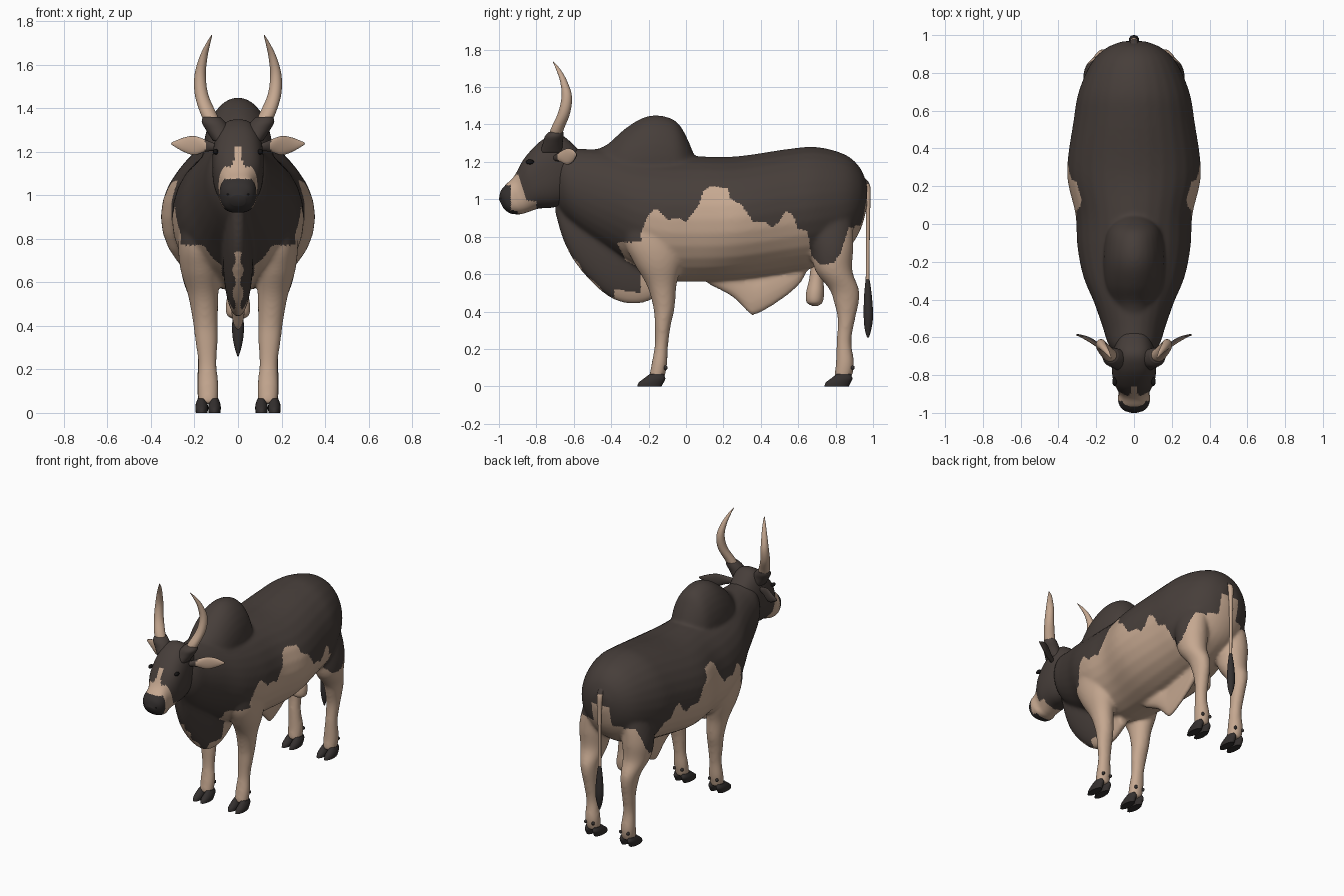
import bpy, bmesh, math
from mathutils import Vector, Matrix

if "Cube" in bpy.data.objects:
    bpy.data.objects.remove(bpy.data.objects["Cube"], do_unlink=True)


def material(name, r, g, b):
    mat = bpy.data.materials.new(name)
    mat.use_nodes = True
    mat.diffuse_color = (r, g, b, 1)
    mat.node_tree.nodes["Principled BSDF"].inputs["Base Color"].default_value = (r, g, b, 1)
    return mat


DARK = material("dark brown hide", .062, .048, .042)
TAN = material("tan hide", .56, .39, .28)
HOOF = material("hoof and nose", .034, .029, .028)
BLACK = material("black", .008, .007, .007)


def spline(rows, steps):
    """Smoothly interpolate rows of numbers, keeping the given rows."""
    out = []
    for i in range(len(rows) - 1):
        a, b, c, d = (rows[max(0, min(len(rows) - 1, i + k))] for k in (-1, 0, 1, 2))
        for s in range(steps):
            t = s / steps
            out.append([q + t * (r - p + t * (2*p - 5*q + 4*r - w + t * (3*(q - r) + w - p))) / 2
                        for p, q, r, w in zip(a, b, c, d)])
    return out + [list(rows[-1])]


def squared(value, power):
    return math.copysign(abs(value) ** power, value)


def loft(bm, rows, side=(1, 0, 0), steps=6, sides=28, power=1):
    """Oval rings; each row is y, z of two opposite points, half width, centre x."""
    side, rings = Vector(side).normalized(), []
    for y1, z1, y2, z2, w, x in spline(rows, steps):
        a, b = Vector((x, y1, z1)), Vector((x, y2, z2))
        mid, axis = (a + b) / 2, (a - b) / 2
        angles = [math.tau * k / sides for k in range(sides)]
        rings.append([bm.verts.new(mid + axis * squared(math.cos(t), power)
                                   + side * max(w, .001) * squared(math.sin(t), power))
                      for t in angles])
    for lower, upper in zip(rings, rings[1:]):
        for k in range(sides):
            n = (k + 1) % sides
            bm.faces.new((lower[k], lower[n], upper[n], upper[k]))
    bm.faces.new(rings[0])
    bm.faces.new(rings[-1])


def upright(rows):
    return [(y, top, y, low, w, 0) for y, top, low, w in rows]


def level(rows, mirror=1, dx=0, dy=0):
    return [(f + dy, z, b + dy, z, w, mirror * (x + dx)) for z, f, b, w, x in rows]


def ball(bm, centre, size):
    bmesh.ops.create_uvsphere(bm, u_segments=20, v_segments=14, radius=1,
                              matrix=Matrix.Translation(centre) @ Matrix.Diagonal((*size, 1)))


def finish(bm, name, mats):
    bmesh.ops.recalc_face_normals(bm, faces=bm.faces)
    mesh = bpy.data.meshes.new(name)
    bm.to_mesh(mesh)
    bm.free()
    obj = bpy.data.objects.new(name, mesh)
    bpy.context.collection.objects.link(obj)
    for mat in mats:
        mesh.materials.append(mat)
    mesh.shade_smooth()
    return obj


def paint(obj, rule):
    for face in obj.data.polygons:
        face.material_index = rule(face.center, face.normal)


# Torso, hump, dewlap, sheath fold and legs, fused into one skin
bm = bmesh.new()
loft(bm, upright([(.968, 1.08, .96, .06), (.93, 1.17, .83, .15), (.85, 1.24, .72, .228),
                  (.7, 1.28, .64, .293), (.55, 1.27, .61, .32), (.27, 1.23, .57, .355),
                  (.05, 1.23, .56, .31), (-.12, 1.23, .57, .3), (-.28, 1.24, .64, .268),
                  (-.42, 1.265, .73, .21), (-.55, 1.27, .82, .165), (-.64, 1.275, .9, .135),
                  (-.7, 1.26, .98, .085)]))
loft(bm, upright([(.05, 1.22, .98, .07), (.005, 1.33, .95, .115), (-.05, 1.415, .92, .145),
                  (-.14, 1.449, .9, .16), (-.23, 1.437, .9, .162), (-.33, 1.375, .93, .15),
                  (-.42, 1.295, .96, .12), (-.5, 1.26, 1, .1)]))
loft(bm, upright([(-.7, 1.05, .93, .03), (-.66, 1, .79, .035), (-.6, 1, .67, .05),
                  (-.5, 1, .55, .065), (-.4, .98, .47, .07), (-.3, .92, .44, .065),
                  (-.2, .75, .455, .05), (-.1, .65, .52, .04)]))
loft(bm, upright([(.12, .62, .545, .03), (.25, .62, .475, .035), (.34, .6, .385, .032),
                  (.37, .6, .38, .03), (.48, .65, .44, .03), (.6, .68, .535, .03),
                  (.65, .7, .62, .03)]))
fore = [(.95, -.32, .02, .07, .19), (.78, -.33, 0, .09, .185), (.66, -.28, -.02, .09, .175),
        (.54, -.21, -.05, .07, .16), (.42, -.175, -.06, .058, .15), (.33, -.168, -.08, .052, .145),
        (.22, -.168, -.095, .043, .14), (.12, -.185, -.1, .05, .138), (.04, -.2, -.115, .045, .137)]
hind = [(1.12, .6, .82, .04, .13), (.9, .62, .885, .085, .155), (.75, .66, .895, .1, .168),
        (.62, .69, .89, .088, .168), (.52, .765, .925, .062, .16), (.45, .79, .925, .052, .155),
        (.36, .81, .905, .045, .15), (.24, .805, .885, .041, .145), (.12, .8, .9, .05, .14),
        (.04, .79, .885, .045, .137)]
for s in (1, -1):
    loft(bm, level(fore, s))
    loft(bm, level(hind, s))
body = finish(bm, "body", [DARK, TAN])
remesh = body.modifiers.new("fuse", "REMESH")
remesh.mode, remesh.voxel_size, remesh.use_smooth_shade = "VOXEL", .0095, True
soften = body.modifiers.new("soften", "SMOOTH")
soften.factor, soften.iterations = .5, 18
bpy.context.view_layer.objects.active = body
for mod in ("fuse", "soften"):
    bpy.ops.object.modifier_apply(modifier=mod)

# Wavy lower edge of the dark coat, as y, z along the flank
COAT = [(-.24, .82), (-.2, .92), (-.16, .95), (-.1, .89), (-.04, .9), (0, .88), (.07, .97),
        (.09, 1.04), (.13, 1.07), (.22, 1.06), (.24, 1), (.3, .97), (.36, .88), (.42, .88),
        (.46, .85), (.5, .88), (.53, .94), (.57, .92), (.6, .84), (.65, .83), (.67, .7),
        (.72, .65), (.79, .66), (.83, .72), (.87, .85), (.91, .84), (.99, .92)]


def coat(c, n):
    x, y, z = abs(c.x), c.y, c.z
    if y < COAT[0][0]:
        leg = x > .075 and z < .77 and y > -.37 + (.77 - z) * .5
        tip = z < .5 - (y + .25) * .15 and y > -.38
        edge = x < .018 + .008 * math.sin(z * 60) and z < .74 and n.z < -.2
        return int(leg or tip or edge)
    # Pale under the tail and between the thighs
    if y > .88 and x < .07:
        return int(z < 1)
    if y > .5 and x < .14 and z < .86:
        return 1
    for (y1, z1), (y2, z2) in zip(COAT, COAT[1:]):
        if y <= y2:
            return int(z < z1 + (z2 - z1) * (y - y1) / (y2 - y1))
    return 0


paint(body, coat)

# Head with a pale muzzle band, blaze and dark nose
bm = bmesh.new()
loft(bm, [(-.56, 1.25, -.6, 1, .08, 0), (-.67, 1.345, -.66, .97, .108, 0),
          (-.765, 1.32, -.72, .955, .118, 0), (-.86, 1.225, -.79, .95, .11, 0),
          (-.918, 1.125, -.85, .93, .082, 0), (-.962, 1.08, -.89, .92, .085, 0),
          (-.99, 1.045, -.94, .925, .07, 0), (-1, 1, -.975, .95, .035, 0)],
     steps=10, sides=64, power=.8)
head = finish(bm, "head", [DARK, TAN, HOOF])


def face_marks(c, n):
    if c.y < -.937 and c.z < 1.075 or c.y < -.9 and c.z < .94:
        return 2
    band = c.y < -.84 - (c.z - .95) * .33 and c.z < 1.13
    blaze = c.y < -.8 and c.z < 1.22 and abs(c.x) < .016 + max(0, 1.17 - c.z) * .4
    return int(band or blaze)


paint(head, face_marks)

# Eyes and nostrils
bm = bmesh.new()
for s in (1, -1):
    ball(bm, (s * .103, -.835, 1.2), (.012, .022, .013))
    ball(bm, (s * .04, -.98, 1.005), (.015, .012, .011))
finish(bm, "eyes_and_nostrils", [BLACK])

horn_base = [(1.25, -.78, -.66, .045, .07), (1.3, -.765, -.66, .055, .092),
             (1.335, -.755, -.655, .054, .112), (1.36, -.735, -.655, .04, .122)]
horn = [(1.31, -.735, -.67, .034, .105), (1.37, -.725, -.655, .037, .133), (1.46, -.685, -.62, .031, .167),
        (1.55, -.665, -.61, .026, .174), (1.63, -.673, -.635, .019, .16), (1.69, -.693, -.668, .011, .14),
        (1.737, -.713, -.709, .002, .12)]
ear = [(-.7, 1.235, -.7, 1.205, .014, .1), (-.67, 1.255, -.67, 1.2, .014, .15),
       (-.635, 1.272, -.635, 1.185, .013, .2), (-.605, 1.265, -.605, 1.2, .011, .25),
       (-.585, 1.243, -.585, 1.232, .004, .305)]
toe = [(0, -.26, -.13, .027, 0), (.02, -.253, -.12, .029, 0), (.042, -.225, -.11, .027, 0),
       (.065, -.195, -.12, .018, 0)]
for s, label in ((1, "left"), (-1, "right")):
    # Horn with its dark base
    bm = bmesh.new()
    loft(bm, level(horn, s))
    finish(bm, label + "_horn", [TAN])
    bm = bmesh.new()
    loft(bm, level(horn_base, s))
    finish(bm, label + "_horn_base", [DARK])
    # Ear, pale inside and dark behind and at the root
    bm = bmesh.new()
    loft(bm, [row[:5] + (s * row[5],) for row in ear], side=(-s * .5, 1, 0))
    paint(finish(bm, label + "_ear", [DARK, TAN]), lambda c, n: int(n.y < -.4 and abs(c.x) > .15))
    # Cloven hooves and dew claws
    for place, dy in (("front", 0), ("rear", 1)):
        bm = bmesh.new()
        for dx in (.108, .167):
            loft(bm, level(toe, s, dx, dy), steps=3, sides=16)
            ball(bm, (s * dx, dy - .109, .1), (.01, .011, .012))
        hoof = finish(bm, f"{label}_{place}_hoof", [HOOF])
        hoof.data.set_sharp_from_angle(angle=math.radians(50))

# Scrotum
bm = bmesh.new()
loft(bm, level([(.68, .67, .74, .03, 0), (.58, .66, .735, .04, 0), (.5, .642, .738, .055, 0),
                (.45, .645, .73, .05, 0), (.43, .675, .705, .02, 0)]))
finish(bm, "scrotum", [TAN])

# Tail with a dark root, and its dark tuft
bm = bmesh.new()
loft(bm, level([(1.12, .925, .95, .02, 0), (1.07, .95, .985, .02, 0), (.95, .962, .985, .014, 0),
                (.75, .963, .982, .011, 0), (.52, .96, .98, .011, 0)]))
paint(finish(bm, "tail", [TAN, DARK]), lambda c, n: int(c.z > 1.08))
bm = bmesh.new()
loft(bm, level([(.57, .96, .982, .011, 0), (.48, .952, .994, .022, 0), (.38, .95, 1, .027, 0),
                (.31, .955, .992, .018, 0), (.26, .968, .978, .003, 0)]))
finish(bm, "tail_tuft", [HOOF])
